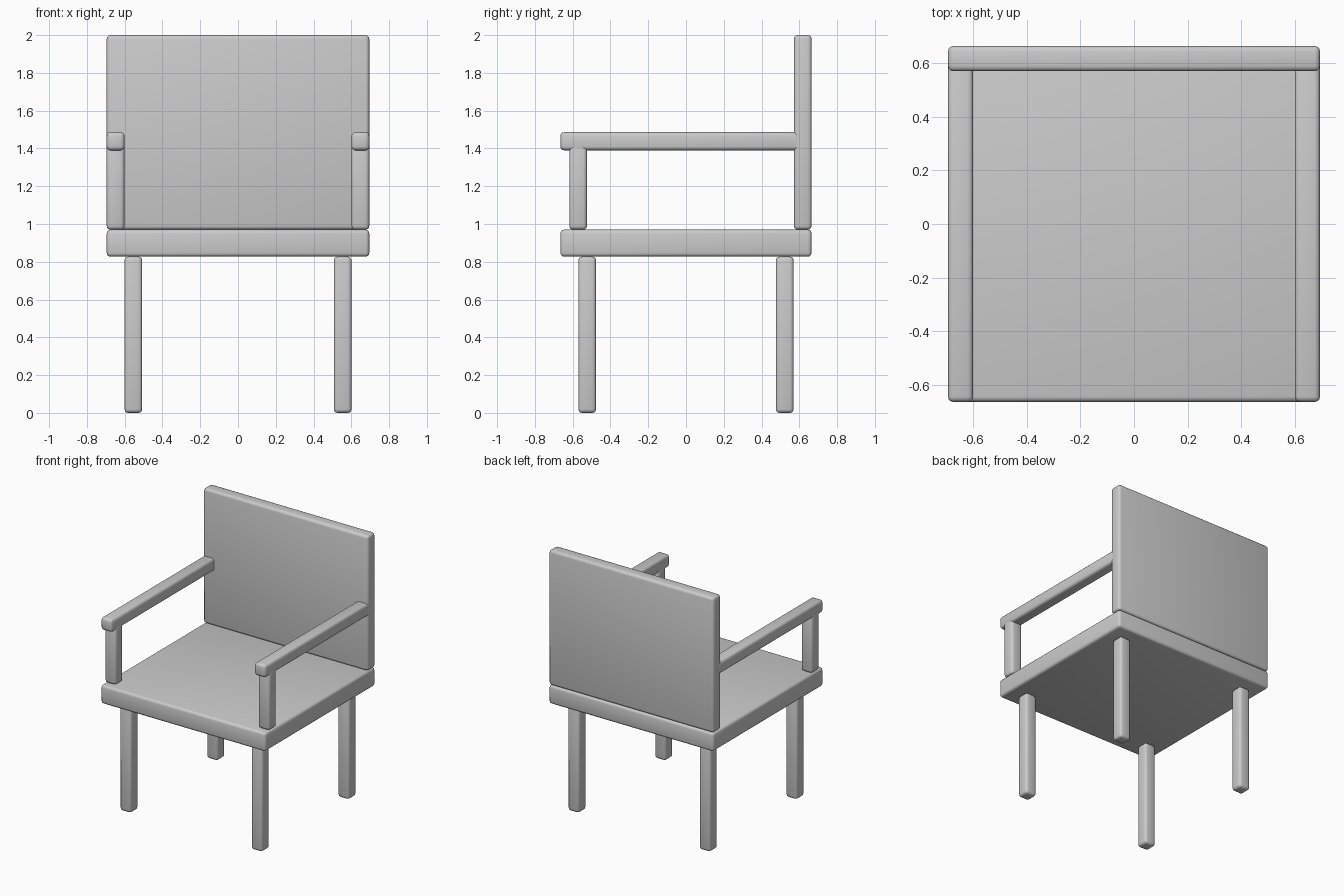
import bpy

if "Cube" in bpy.data.objects:
    bpy.data.objects.remove(bpy.data.objects["Cube"])


def rounded_box(name, x, y, z, bevel=0.02):
    """Box from (min, max) ranges with softly rounded edges."""
    bpy.ops.mesh.primitive_cube_add(
        size=1, location=[(r[0] + r[1]) / 2 for r in (x, y, z)])
    ob = bpy.context.object
    ob.name = name
    ob.scale = [r[1] - r[0] for r in (x, y, z)]
    bpy.ops.object.transform_apply(location=False, rotation=False, scale=True)
    mod = ob.modifiers.new("rounded_edges", 'BEVEL')
    mod.width = bevel
    mod.segments = 3
    bpy.ops.object.modifier_apply(modifier=mod.name)
    bpy.ops.object.shade_smooth_by_angle()
    return ob


W, D = 0.695, 0.665        # half width and half depth
T = 0.094                  # timber thickness
SEAT_LOW, SEAT_TOP = 0.827, 0.97

# Seat slab and upright back panel
rounded_box("seat", (-W, W), (-D, D), (SEAT_LOW, SEAT_TOP))
rounded_box("backrest", (-W, W), (D - T, D), (SEAT_TOP, 2.0))

for side, s in (("left", -1), ("right", 1)):
    # Legs, set in from the seat corners
    leg_x = sorted((s * 0.507, s * (0.507 + T)))
    rounded_box(f"front_leg_{side}", leg_x, (-0.57, -0.57 + T), (0, SEAT_LOW))
    rounded_box(f"back_leg_{side}", leg_x, (0.57 - T, 0.57), (0, SEAT_LOW))

    # Armrest running into the back panel, with its front post
    arm_x = sorted((s * (W - T), s * W))
    rounded_box(f"armrest_{side}", arm_x, (-D, D - T + 0.03), (1.39, 1.486))
    rounded_box(f"arm_post_{side}", arm_x, (-0.618, -0.618 + T), (SEAT_TOP, 1.42))
